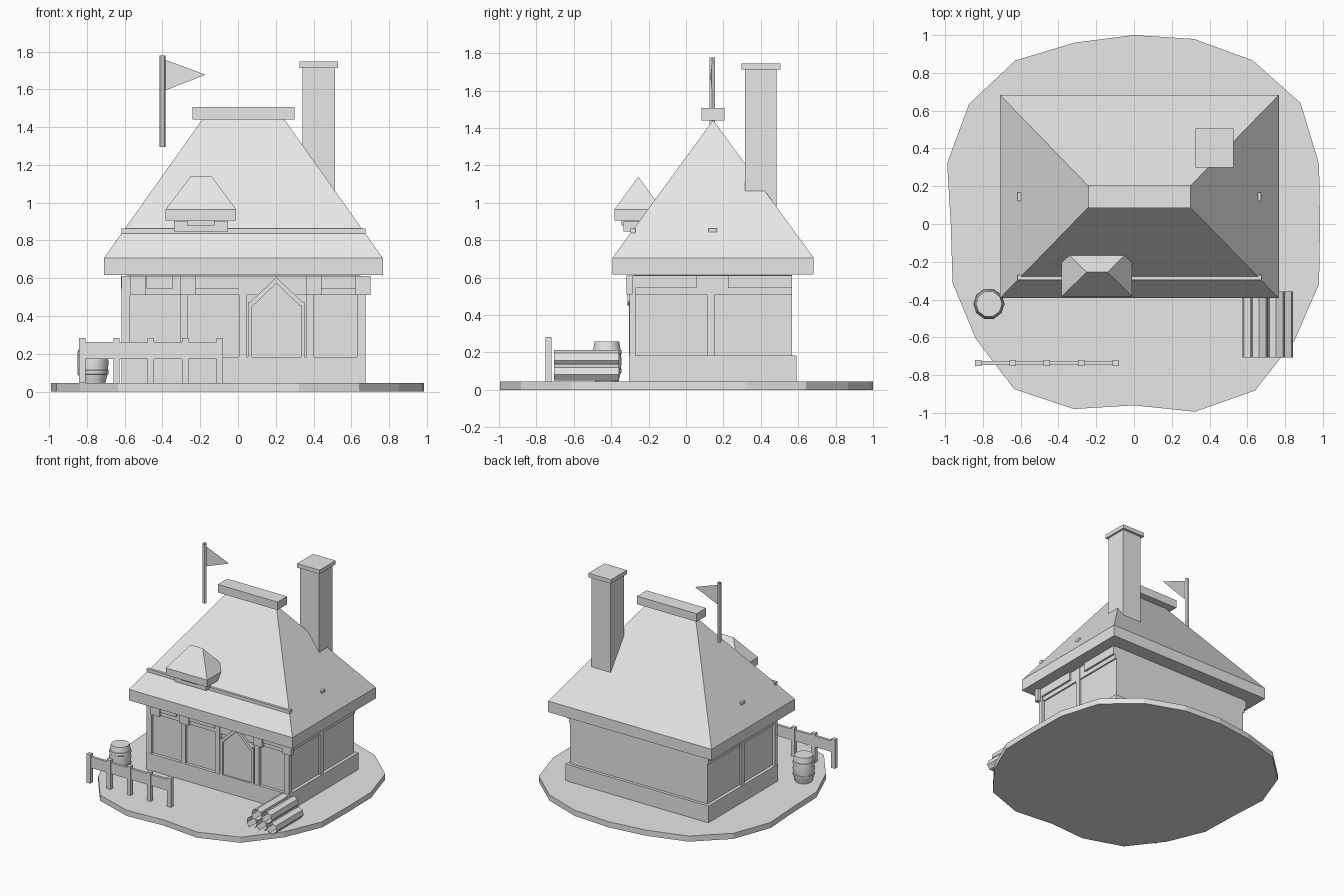
import bpy, bmesh, math
from mathutils import Matrix, Vector

if "Cube" in bpy.data.objects:
    bpy.data.objects.remove(bpy.data.objects["Cube"])

grey = bpy.data.materials.new("light_grey")
grey.diffuse_color = (0.8, 0.8, 0.8, 1)
grey.use_nodes = True
grey.node_tree.nodes["Principled BSDF"].inputs["Base Color"].default_value = grey.diffuse_color


def make(name, bm):
    bmesh.ops.recalc_face_normals(bm, faces=bm.faces)
    me = bpy.data.meshes.new(name)
    bm.to_mesh(me)
    bm.free()
    me.materials.append(grey)
    ob = bpy.data.objects.new(name, me)
    bpy.context.collection.objects.link(ob)
    return ob


def box(name, x0, x1, y0, y1, z0, z1):
    bm = bmesh.new()
    bmesh.ops.create_cube(bm, size=1)
    for v in bm.verts:
        v.co = (x1 if v.co.x > 0 else x0, y1 if v.co.y > 0 else y0, z1 if v.co.z > 0 else z0)
    return make(name, bm)


def prism(name, pts, axis, a, b):
    """Extrude a 2D outline along z (xy outline) or y (xz outline) from a to b."""
    bm = bmesh.new()
    place = (lambda p, t: (p[0], p[1], t)) if axis == 'z' else (lambda p, t: (p[0], t, p[1]))
    f = bm.faces.new([bm.verts.new(place(p, a)) for p in pts])
    g = bmesh.ops.extrude_face_region(bm, geom=[f])["geom"]
    move = Vector((0, 0, b - a)) if axis == 'z' else Vector((0, b - a, 0))
    bmesh.ops.translate(bm, verts=[v for v in g if isinstance(v, bmesh.types.BMVert)], vec=move)
    return make(name, bm)


def hip_roof(name, x0, x1, y0, y1, z0, z1, rx0, rx1, top):
    """Eaves slab with a hipped roof rising to a ridge along x."""
    bm = bmesh.new()
    rings = [[bm.verts.new(p + (z,)) for p in ((x0, y0), (x1, y0), (x1, y1), (x0, y1))] for z in (z0, z1)]
    lo, up = rings
    ym = (y0 + y1) / 2
    a, b = bm.verts.new((rx0, ym, top)), bm.verts.new((rx1, ym, top))
    bm.faces.new(lo)
    for i in range(4):
        j = (i + 1) % 4
        bm.faces.new((lo[i], lo[j], up[j], up[i]))
    for f in ((up[0], up[1], b, a), (up[1], up[2], b), (up[2], up[3], a, b), (up[3], up[0], a)):
        bm.faces.new(f)
    return make(name, bm)


def tube(name, sides, r, length, matrix):
    """Open-ended polygonal tube."""
    bm = bmesh.new()
    bmesh.ops.create_cone(bm, cap_ends=False, segments=sides, radius1=r, radius2=r,
                          depth=length, matrix=matrix)
    return make(name, bm)


# Ground slab: irregular 20-sided disc
G = .046
radii = [.985, 1.03, 1.09, 1.07, 1.03, 1.0, 1.01, 1.07, 1.08, 1.04,
         .97, 1.01, 1.035, 1.08, 1.03, .96, 1.045, 1.09, 1.05, 1.03]
prism("ground_slab", [(r * math.cos(i * math.pi / 10), r * math.sin(i * math.pi / 10))
                      for i, r in enumerate(radii)], 'z', 0, G)

# House body
CX = .029
box("plinth", CX - .646, CX + .646, -.305, .592, G, .183)
box("walls", CX - .62, CX + .62, -.28, .568, .183, .615)

# Front timber frame
for i, x in enumerate((-.595, -.284, .025, .382, .655)):
    box(f"front_post_{i}", x - .02, x + .02, -.303, -.27, .18, .612)
box("front_beam", CX - .645, CX + .645, -.296, -.27, .51, .612)
for i, x in enumerate((-.528, -.265, .401, .662)):
    box(f"corbel_{i}", x - .04, x + .04, -.318, -.285, .51, .612)
for i, (a, b) in enumerate(((-.485, -.345), (-.225, .005), (.441, .622))):
    box(f"front_upper_beam_{i}", a, b, -.31, -.27, .545, .612)

# Side timber frame, both sides
for side, s in (("right", 1), ("left", -1)):
    def side_box(name, y0, y1, z0, z1, out):
        xs = sorted((CX + s * .60, CX + s * out))
        box(f"{side}_{name}", xs[0], xs[1], y0, y1, z0, z1)
    side_box("corner_post", -.303, -.27, .18, .612, .645)
    side_box("middle_post", .113, .156, .18, .612, .635)
    side_box("beam", -.30, .568, .51, .612, .632)
    side_box("upper_beam_front", -.295, .055, .545, .612, .648)
    side_box("upper_beam_back", .225, .566, .545, .612, .648)

# Door with pointed top and its frame
DX = .203
prism("door", [(DX - .13, .18), (DX + .13, .18), (DX + .13, .47), (DX, .59), (DX - .13, .47)],
      'y', -.29, -.27)
for side, s in (("left", -1), ("right", 1)):
    box(f"door_jamb_{side}", *sorted((DX + s * .13, DX + s * .15)), -.306, -.27, .18, .475)
    prism(f"door_gable_{side}", [(DX, .605), (DX, .573), (DX + s * .125, .452), (DX + s * .145, .468)],
          'y', -.312, -.27)

# Main roof, ridge cap and purlin bars
hip_roof("main_roof", -.71, .767, -.393, .683, .616, .706, -.187, .243, 1.443)
box("ridge_cap", -.241, .298, .084, .206, 1.44, 1.506)
box("roof_bar", -.617, .675, -.297, -.27, .838, .863)
box("purlin_ends", -.617, .672, .121, .166, .843, .862)

# Dormer
hip_roof("dormer_roof", -.383, -.01, -.383, -.127, .906, .964, -.25, -.14, 1.14)
box("dormer_body", -.338, -.053, -.335, -.2, .848, .9)
box("dormer_lintel", -.27, -.125, -.345, -.2, .88, .908)

# Chimney
box("chimney", .341, .513, .315, .485, .9, 1.72)
box("chimney_cap", .325, .528, .298, .505, 1.714, 1.746)

# Flag on its pole
tube("flag_pole", 6, .016, .485,
     Matrix.Translation((-.399, .14, 1.536)) @ Matrix.Rotation(math.pi / 6, 4, 'Z'))
bm = bmesh.new()
bm.faces.new([bm.verts.new(p) for p in ((-.388, .14, 1.593), (-.172, .13, 1.677), (-.388, .14, 1.757))])
make("flag", bm)

# Fence
for i in range(5):
    x = -.825 + i * .182
    box(f"fence_post_{i}", x - .017, x + .017, -.752, -.72, G, .283)
box("fence_rail", -.825, -.097, -.746, -.725, .173, .263)

# Barrel: stacked ten-sided rings with slightly raised hoops
bm = bmesh.new()
prev = None
for z, r in ((G, .066), (.09, .077), (.092, .081), (.112, .083), (.114, .08), (.152, .082),
             (.19, .08), (.192, .083), (.212, .081), (.214, .077), (.258, .069)):
    ring = [bm.verts.new((-.768 + r * math.cos(k * math.pi / 5), -.423 + r * math.sin(k * math.pi / 5), z))
            for k in range(10)]
    if prev:
        for k in range(10):
            bm.faces.new((prev[k], prev[(k + 1) % 10], ring[(k + 1) % 10], ring[k]))
    else:
        bm.faces.new(ring[::-1])
    prev = ring
bm.faces.new(prev)
barrel = make("barrel", bm)
bpy.context.view_layer.objects.active = barrel
barrel.select_set(True)
bpy.ops.object.shade_smooth_by_angle(angle=math.radians(42))

# Log pile: three below, two above
for i, (x, z) in enumerate(((.618, .092), (.708, .092), (.798, .092), (.663, .168), (.753, .168))):
    # a vertex of the seven-sided outline points up
    m = Matrix.Translation((x, -.532, z)) @ Matrix.Rotation(math.pi / 2, 4, 'X')
    tube(f"log_{i}", 7, .046, .35, m)
